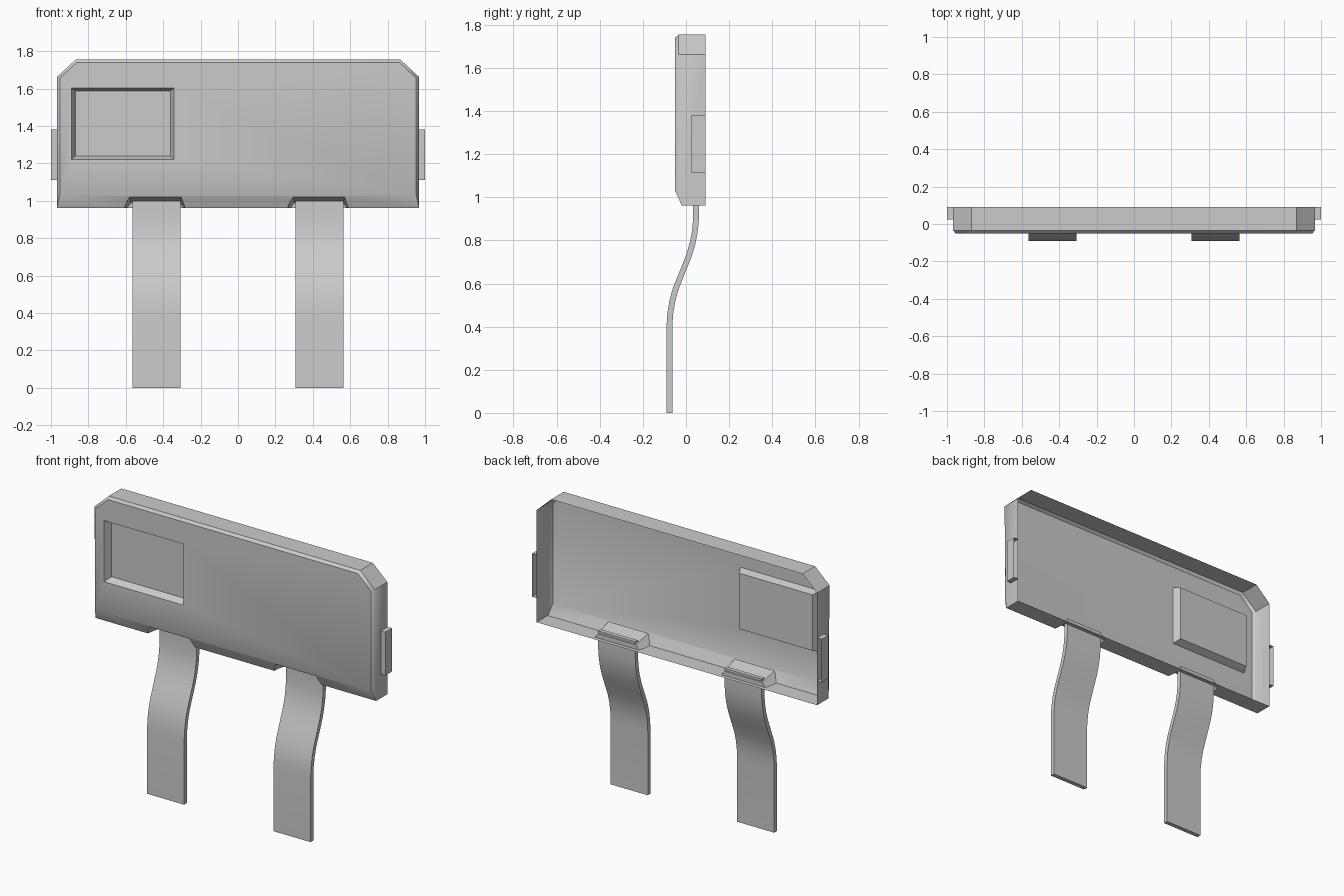
import bpy, bmesh, math
from mathutils import Vector

if "Cube" in bpy.data.objects:
    bpy.data.objects.remove(bpy.data.objects["Cube"])


def loft(name, loops, cap_end=True):
    """Skin a stack of equal-length point loops and cap the ends."""
    bm = bmesh.new()
    rings = [[bm.verts.new(p) for p in loop] for loop in loops]
    n = len(rings[0])
    for a, b in zip(rings, rings[1:]):
        for i in range(n):
            j = (i + 1) % n
            bm.faces.new((a[i], a[j], b[j], b[i]))
    bm.faces.new(rings[0])
    if cap_end:
        bm.faces.new(rings[-1])
    bmesh.ops.recalc_face_normals(bm, faces=bm.faces[:])
    mesh = bpy.data.meshes.new(name)
    bm.to_mesh(mesh)
    bm.free()
    obj = bpy.data.objects.new(name, mesh)
    bpy.context.collection.objects.link(obj)
    return obj


def rect(x0, x1, z0, z1, y):
    return [(x0, y, z0), (x1, y, z0), (x1, y, z1), (x0, y, z1)]


def activate(obj):
    bpy.ops.object.select_all(action='DESELECT')
    obj.select_set(True)
    bpy.context.view_layer.objects.active = obj


def smooth(obj, angle):
    activate(obj)
    bpy.ops.object.shade_smooth_by_angle(angle=math.radians(angle))


def cut(obj, cutter):
    cutter.hide_render = True
    mod = obj.modifiers.new("cut", 'BOOLEAN')
    mod.operation = 'DIFFERENCE'
    mod.solver = 'EXACT'
    mod.object = cutter
    activate(obj)
    bpy.ops.object.modifier_apply(modifier=mod.name)
    bpy.data.objects.remove(cutter)


def outline(w, bottom, top, c, cz, y, y_bottom):
    """Panel outline with two chamfered top corners."""
    return [(-w, y_bottom, bottom), (w, y_bottom, bottom), (w, y, cz),
            (c, y, top), (-c, y, top), (-w, y, cz)]


# Panel shell: bevelled front, deeper slope along the bottom
panel = loft("panel_shell", [
    outline(0.953, 1.03, 1.74, 0.862, 1.655, -0.05, -0.05),
    outline(0.968, 0.962, 1.755, 0.868, 1.662, -0.034, -0.02),
    outline(0.968, 0.962, 1.755, 0.868, 1.662, 0.09, 0.09)])

# Recessed window pocket
cut(panel, loft("window_cutter", [
    rect(-0.894, -0.338, 1.216, 1.605, -0.06),
    rect(-0.87, -0.362, 1.24, 1.588, -0.005)]))

# Tapered notches where the straps enter
STRAP_X = 0.4365
for s in (-1, 1):
    c = s * STRAP_X - 0.005
    loops = []
    for y, low, high, top in ((-0.08, 0.185, 0.14, 1.03), (0.065, 0.175, 0.13, 0.99)):
        loops.append([(c - low, y, 0.93), (c + low, y, 0.93),
                      (c + high, y, top), (c - high, y, top)])
    cut(panel, loft("notch_cutter", loops))

# Open the back of the shell
bm = bmesh.new()
bm.from_mesh(panel.data)
back = [f for f in bm.faces if all(v.co.y > 0.0895 for v in f.verts)]
bmesh.ops.delete(bm, geom=back, context='FACES')
bm.to_mesh(panel.data)
bm.free()
smooth(panel, 40)

# Side tabs, hollow at the back like the shell
for s, side in ((-1, "left"), (1, "right")):
    x0, x1 = sorted((s * 0.968, s * 1.0))
    loft(side + "_tab", [rect(x0, x1, 1.112, 1.382, 0.025),
                         rect(x0, x1, 1.112, 1.382, 0.09)], cap_end=False)

# Curved straps: S-shaped centre line in (y, z), given constant thickness
PATH = [(-0.077, 0), (-0.077, 0.4), (-0.073, 0.46), (-0.063, 0.52),
        (-0.048, 0.575), (-0.014, 0.66), (0.012, 0.725), (0.029, 0.78),
        (0.040, 0.835), (0.046, 0.89), (0.047, 0.95), (0.047, 1.005)]
T, W = 0.0135, 0.128
pts = [Vector(p) for p in PATH]
for s, side in ((-1, "left"), (1, "right")):
    loops = []
    for i, p in enumerate(pts):
        d = (pts[min(i + 1, len(pts) - 1)] - pts[max(i - 1, 0)]).normalized()
        if i < 2:
            d = Vector((0, 1))
        n = Vector((d.y, -d.x)) * T
        a, b = p - n, p + n
        x0, x1 = s * STRAP_X - W, s * STRAP_X + W
        loops.append([(x0, a.x, a.y), (x1, a.x, a.y), (x1, b.x, b.y), (x0, b.x, b.y)])
    smooth(loft(side + "_strap", loops), 40)
